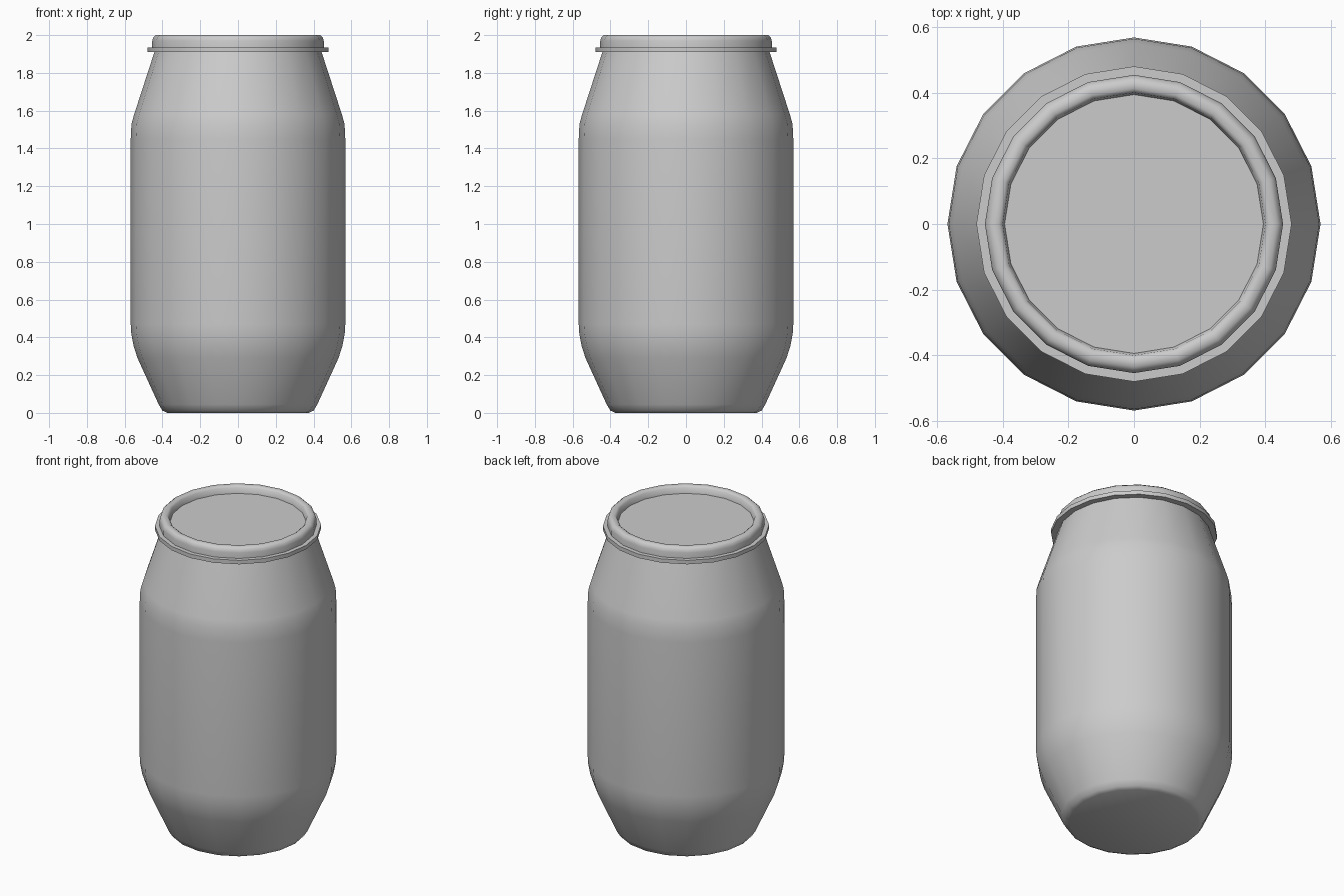
import bpy, bmesh, math

if "Cube" in bpy.data.objects:
    bpy.data.objects.remove(bpy.data.objects["Cube"])

SIDES = 20


def lathe(name, profile, closed=False, angle=30):
    """Revolve (radius, z) points around z; open profiles are capped at both ends."""
    bm = bmesh.new()
    rings = []
    for r, z in profile:
        rings.append([bm.verts.new((r * math.cos(2 * math.pi * i / SIDES),
                                    r * math.sin(2 * math.pi * i / SIDES), z))
                      for i in range(SIDES)])
    pairs = list(zip(rings, rings[1:]))
    if closed:
        pairs.append((rings[-1], rings[0]))
    else:
        bm.faces.new(rings[0])
        bm.faces.new(rings[-1])
    for a, b in pairs:
        for i in range(SIDES):
            j = (i + 1) % SIDES
            bm.faces.new((a[i], a[j], b[j], b[i]))
    bmesh.ops.recalc_face_normals(bm, faces=bm.faces)
    mesh = bpy.data.meshes.new(name)
    bm.to_mesh(mesh)
    bm.free()
    obj = bpy.data.objects.new(name, mesh)
    bpy.context.collection.objects.link(obj)
    bpy.ops.object.select_all(action='DESELECT')
    obj.select_set(True)
    bpy.context.view_layer.objects.active = obj
    bpy.ops.object.shade_smooth_by_angle(angle=math.radians(angle))
    return obj


# Barrel body with tapered foot and shoulder
lathe("barrel_body", [
    (0.375, 0.0), (0.40, 0.012), (0.42, 0.045), (0.532, 0.29), (0.553, 0.355),
    (0.565, 0.42), (0.568, 0.47), (0.568, 1.45), (0.564, 1.53), (0.55, 1.58),
    (0.442, 1.912)], angle=50)

# Clamp band around the neck
lathe("clamp_band", [(0.43, 1.91), (0.48, 1.91), (0.48, 1.935), (0.43, 1.935)], closed=True)

# Lid with rounded rim and sunken centre
lathe("lid", [
    (0.43, 1.915), (0.454, 1.92), (0.454, 1.97), (0.449, 1.988), (0.435, 2.0),
    (0.412, 2.0), (0.40, 1.99), (0.394, 1.955)], angle=50)
